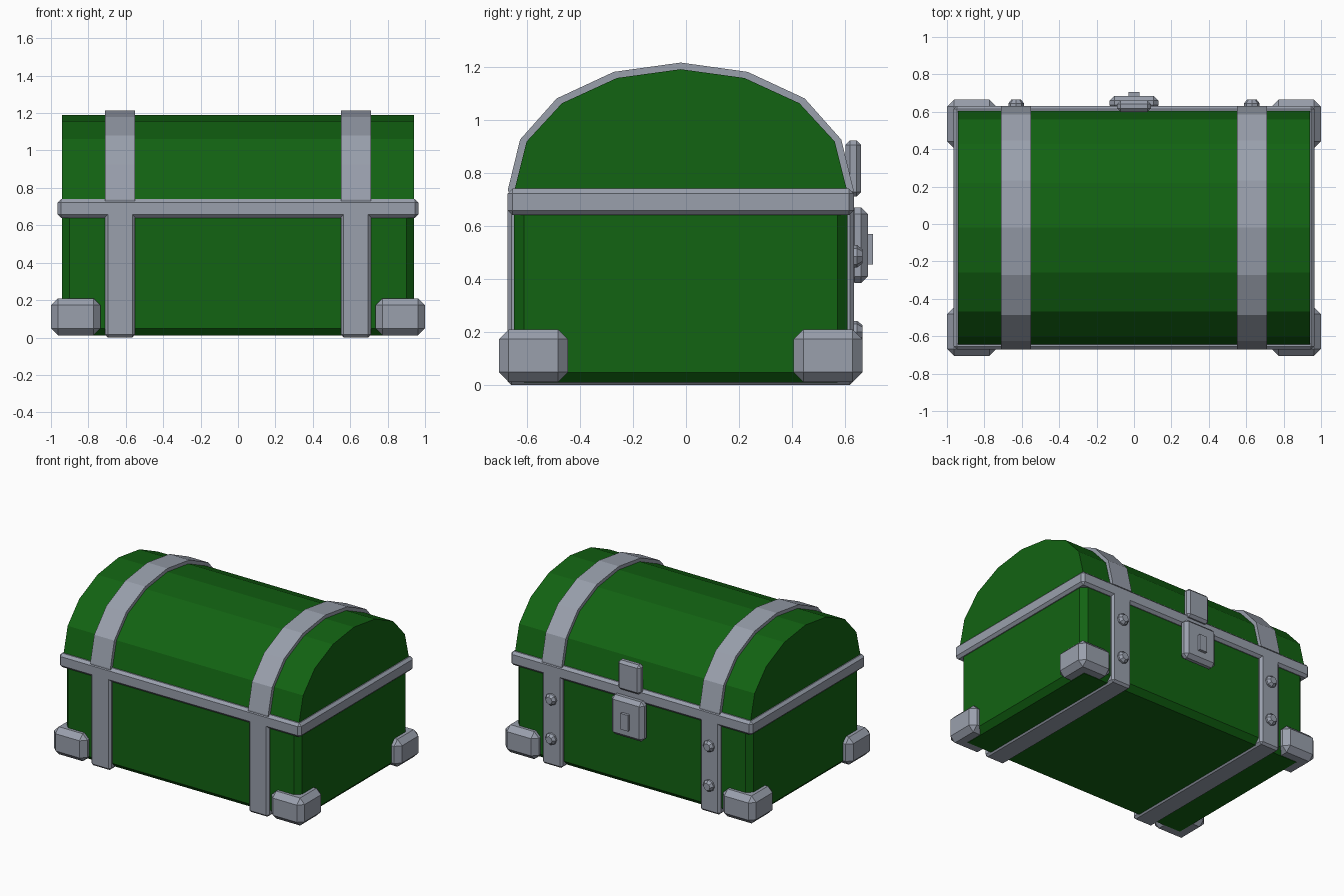
import bpy, bmesh, math
from mathutils import Matrix

if "Cube" in bpy.data.objects:
    bpy.data.objects.remove(bpy.data.objects["Cube"])

CY = -0.02  # depth centre of the chest body


def material(name, rgb):
    m = bpy.data.materials.new(name)
    m.diffuse_color = (*rgb, 1)
    m.use_nodes = True
    m.node_tree.nodes["Principled BSDF"].inputs["Base Color"].default_value = m.diffuse_color
    return m


GREEN = material("green paint", (0.006, 0.125, 0.006))
STEEL = material("grey metal", (0.32, 0.35, 0.415))


def finish(name, bm, mat, bevel=0):
    if bevel:
        bmesh.ops.bevel(bm, geom=bm.edges[:], offset=bevel, segments=1,
                        affect='EDGES', clamp_overlap=True)
    bmesh.ops.recalc_face_normals(bm, faces=bm.faces[:])
    me = bpy.data.meshes.new(name)
    bm.to_mesh(me)
    bm.free()
    me.materials.append(mat)
    ob = bpy.data.objects.new(name, me)
    bpy.context.collection.objects.link(ob)
    return ob


def box(name, x, y, z, mat, bevel=0):
    """Chamfered box given as (min, max) ranges."""
    bm = bmesh.new()
    bmesh.ops.create_cube(bm, size=1)
    for v in bm.verts:
        v.co = [r[0] if c < 0 else r[1] for c, r in zip(v.co, (x, y, z))]
    return finish(name, bm, mat, bevel)


def arch(name, x0, x1, half, mat):
    """Mirrored (offset, height) profile extruded along x."""
    prof = [(-a, z) for a, z in half] + [(a, z) for a, z in half[-2::-1]]
    bm = bmesh.new()
    face = bm.faces.new([bm.verts.new((x0, CY + a, z)) for a, z in prof])
    ext = bmesh.ops.extrude_face_region(bm, geom=[face])["geom"]
    for v in ext:
        if isinstance(v, bmesh.types.BMVert):
            v.co.x = x1
    return finish(name, bm, mat)


# Body, rim band and domed lid
box("body", (-0.94, 0.94), (CY - 0.628, CY + 0.628), (0.01, 0.69), GREEN, 0.038)
box("rim_band", (-0.965, 0.965), (CY - 0.652, CY + 0.652), (0.64, 0.74), STEEL, 0.018)
arch("lid", -0.94, 0.94,
     [(0.63, 0.72), (0.625, 0.74), (0.58, 0.918), (0.447, 1.062), (0.24, 1.157), (0, 1.19)], GREEN)

# Straps around lid and body, with rivets on the lock side
for s, side in ((-1, "left"), (1, "right")):
    x0, x1 = sorted((s * 0.55, s * 0.71))
    arch("lid_strap_" + side, x0, x1,
         [(0.65, 0.73), (0.65, 0.74), (0.605, 0.925), (0.467, 1.08), (0.252, 1.18), (0, 1.215)], STEEL)
    box("body_strap_" + side, (x0, x1), (CY - 0.652, CY + 0.652), (0, 0.70), STEEL, 0.015)
    for z in (0.20, 0.485):
        bm = bmesh.new()
        turn = Matrix.Translation((s * 0.63, 0, z)) @ Matrix.Rotation(-math.pi / 2, 4, 'X')
        for r0, r1, y0, y1 in ((0.042, 0.042, 0.62, 0.645), (0.042, 0.026, 0.645, 0.665)):
            bmesh.ops.create_cone(bm, cap_ends=True, segments=8, radius1=r0, radius2=r1, depth=y1 - y0,
                                  matrix=turn @ Matrix.Translation((0, 0, (y0 + y1) / 2)))
        finish("rivet_" + side, bm, STEEL)

# Corner guards
for sx in (-1, 1):
    for sy in (-1, 1):
        box("corner_guard", sorted((sx * 0.735, sx * 1.0)),
            sorted((CY + sy * 0.425, CY + sy * 0.685)), (0.012, 0.21), STEEL, 0.037)

# Lock: hasp, plate and keyhole cover
box("hasp", (-0.09, 0.09), (0.60, 0.66), (0.71, 0.922), STEEL, 0.018)
box("lock_plate", (-0.13, 0.13), (0.61, 0.685), (0.385, 0.67), STEEL, 0.025)
box("keyhole_cover", (-0.03, 0.03), (0.67, 0.705), (0.455, 0.57), STEEL)
